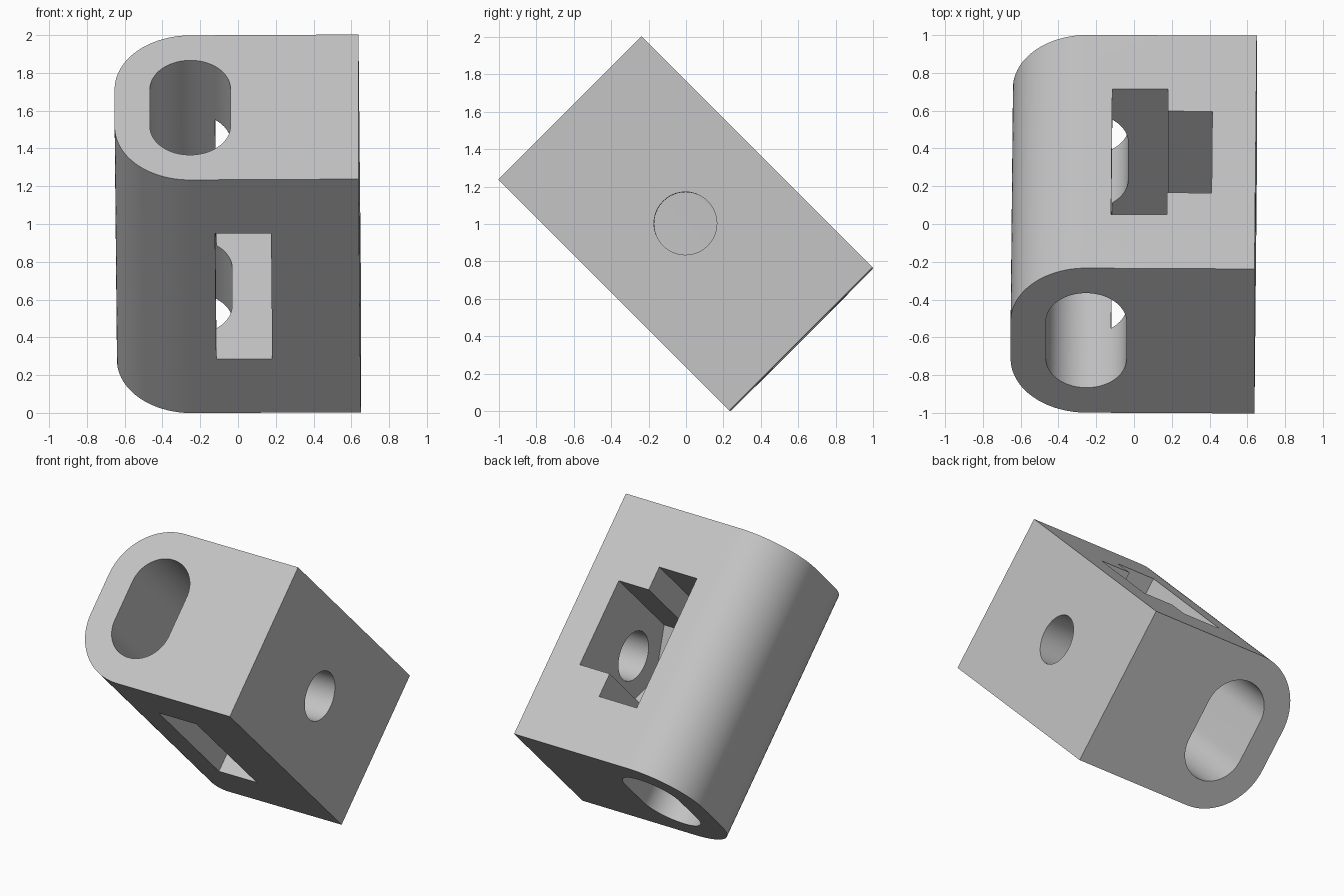
import bpy
import bmesh
from math import sin, cos, pi, radians
from mathutils import Matrix, Vector

cube = bpy.data.objects.get("Cube")
if cube:
    bpy.data.objects.remove(cube, do_unlink=True)

grey = bpy.data.materials.new("light grey")
grey.use_nodes = True
colour = (0.55, 0.55, 0.55, 1)
grey.diffuse_color = colour
grey.node_tree.nodes["Principled BSDF"].inputs["Base Color"].default_value = colour


def prism(name, outline, start, end, axis):
    """Extrude an outline between two positions along X or Z."""
    def place(a, b, t):
        return Vector((t, a, b)) if axis == "X" else Vector((a, b, t))
    bm = bmesh.new()
    base = bm.faces.new([bm.verts.new(place(a, b, start)) for a, b in outline])
    side = bmesh.ops.extrude_face_region(bm, geom=[base])["geom"]
    shift = place(0, 0, end - start)
    bmesh.ops.translate(bm, vec=shift, verts=[v for v in side if isinstance(v, bmesh.types.BMVert)])
    bmesh.ops.recalc_face_normals(bm, faces=bm.faces)
    mesh = bpy.data.meshes.new(name)
    bm.to_mesh(mesh)
    bm.free()
    mesh.materials.append(grey)
    obj = bpy.data.objects.new(name, mesh)
    bpy.context.collection.objects.link(obj)
    return obj


def arc(cx, cy, r, a0, a1, n=32):
    steps = [radians(a0 + (a1 - a0) * i / n) for i in range(n + 1)]
    return [(cx + r * cos(a), cy + r * sin(a)) for a in steps]


def rectangle(a0, a1, b0, b1):
    return [(a0, b0), (a1, b0), (a1, b1), (a0, b1)]


half_length, half_depth, right_side = 0.873, 0.541, 0.644
bend_x, bend_y, nut = -0.247, 0.141, 0.305

# Block with one rounded side
outline = [(right_side, -half_depth), (right_side, half_depth)]
outline += arc(bend_x, bend_y, 0.4, 90, 180) + arc(bend_x, -bend_y, 0.4, 180, 270)
block = prism("block", outline, -half_length, half_length, "Z")

# Oval channel running the full length
oval = arc(bend_x, bend_y, 0.213, 0, 180) + arc(bend_x, -bend_y, 0.213, 180, 360)
# Nut pocket, open at the top with a pointed bottom
tip = nut / cos(pi / 6)
pocket = [(1, -nut), (1, nut), (-tip / 2, nut), (-tip, 0), (-tip / 2, -nut)]
cutters = [
    prism("channel_cutter", oval, -1, 1, "Z"),
    prism("through_slot_cutter", rectangle(-1, 1, -0.47, 0.47), -0.118, 0.178, "X"),
    prism("nut_pocket_cutter", pocket, 0.1, 0.413, "X"),
    prism("screw_hole_cutter", arc(0, 0, 0.168, 0, 352.5, 47), 0, 1, "X"),
]

bpy.context.view_layer.objects.active = block
for cutter in cutters:
    cutter.hide_render = True
    cut = block.modifiers.new(cutter.name, "BOOLEAN")
    cut.operation = "DIFFERENCE"
    cut.solver = "EXACT"
    cut.object = cutter
    bpy.ops.object.modifier_apply(modifier=cut.name)
    bpy.data.objects.remove(cutter, do_unlink=True)

# Smooth the curved walls, keep the edges sharp
bpy.ops.object.select_all(action="DESELECT")
block.select_set(True)
bpy.ops.object.shade_smooth_by_angle(angle=radians(30))

# Tip the block on its edge
tilt = Matrix.Rotation(radians(45), 4, "X") @ Matrix.Rotation(-0.007, 4, "Y")
block.data.transform(Matrix.Translation((0, 0, 1)) @ tilt)
